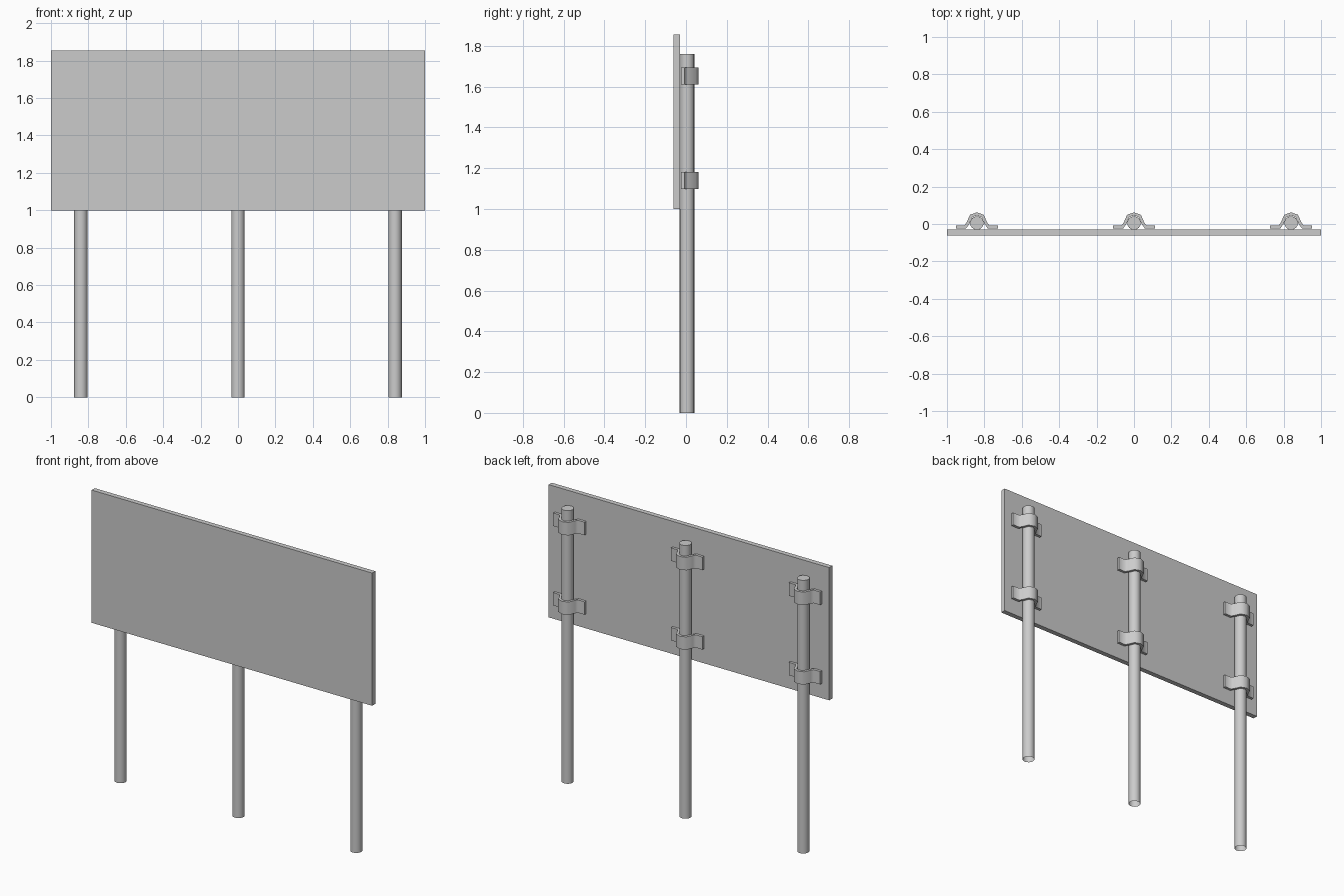
import bpy, bmesh, math

if "Cube" in bpy.data.objects:
    bpy.data.objects.remove(bpy.data.objects["Cube"])

POST_X = (-0.84, 0.0, 0.84)
CLAMP_Z = ((1.098, 1.181), (1.61, 1.694))


def make_object(name, bm, smooth=None):
    bmesh.ops.recalc_face_normals(bm, faces=bm.faces)
    mesh = bpy.data.meshes.new(name)
    bm.to_mesh(mesh)
    bm.free()
    obj = bpy.data.objects.new(name, mesh)
    bpy.context.collection.objects.link(obj)
    if smooth:
        bpy.ops.object.select_all(action='DESELECT')
        obj.select_set(True)
        bpy.context.view_layer.objects.active = obj
        bpy.ops.object.shade_smooth_by_angle(angle=math.radians(smooth))
    return obj


# Sign panel
bm = bmesh.new()
bmesh.ops.create_cube(bm, size=1)
for v in bm.verts:
    v.co = (v.co.x * 2, -0.046 + v.co.y * 0.032, 1.4275 + v.co.z * 0.855)
make_object("sign_panel", bm)


# Round post, capped on top and open at the foot
def post(name, x, radius=0.036, height=1.76, sides=16):
    bm = bmesh.new()
    ring = [bm.verts.new((x + radius * math.cos(2 * math.pi * i / sides),
                          0.005 + radius * math.sin(2 * math.pi * i / sides), 0))
            for i in range(sides)]
    base = bm.faces.new(ring)
    top = bmesh.ops.extrude_face_region(bm, geom=[base])
    verts = [g for g in top["geom"] if isinstance(g, bmesh.types.BMVert)]
    bmesh.ops.translate(bm, verts=verts, vec=(0, 0, height))
    bmesh.ops.recalc_face_normals(bm, faces=bm.faces)
    foot = [f for f in bm.faces if all(v.co.z < 0.001 for v in f.verts)]
    bmesh.ops.delete(bm, geom=foot, context='FACES_ONLY')
    make_object(name, bm, 40)


# Bent strap clamp: half of the outer and inner outline, mirrored in x
OUTER = [(0.112, -0.007), (0.066, -0.007), (0.055, 0.008), (0.037, 0.049), (0, 0.0625)]
INNER = [(0.112, -0.024), (0.058, -0.024), (0.041, 0.0), (0.025, 0.036), (0, 0.0465)]


def full(half):
    return half + [(-x, y) for x, y in reversed(half[:-1])]


def clamp(name, x, z0, z1):
    bm = bmesh.new()
    rows = [[bm.verts.new((x + px, py, z)) for px, py in full(line)]
            for line, z in ((OUTER, z0), (OUTER, z1), (INNER, z1), (INNER, z0))]
    n = len(rows[0])
    for r in range(4):
        a, b = rows[r], rows[(r + 1) % 4]
        for i in range(n - 1):
            bm.faces.new((a[i], a[i + 1], b[i + 1], b[i]))
    for i in (0, n - 1):
        bm.faces.new([row[i] for row in rows])
    make_object(name, bm, 60)


for i, x in enumerate(POST_X):
    post(f"post_{i + 1}", x)
    for label, (z0, z1) in zip(("lower", "upper"), CLAMP_Z):
        clamp(f"{label}_clamp_{i + 1}", x, z0, z1)
